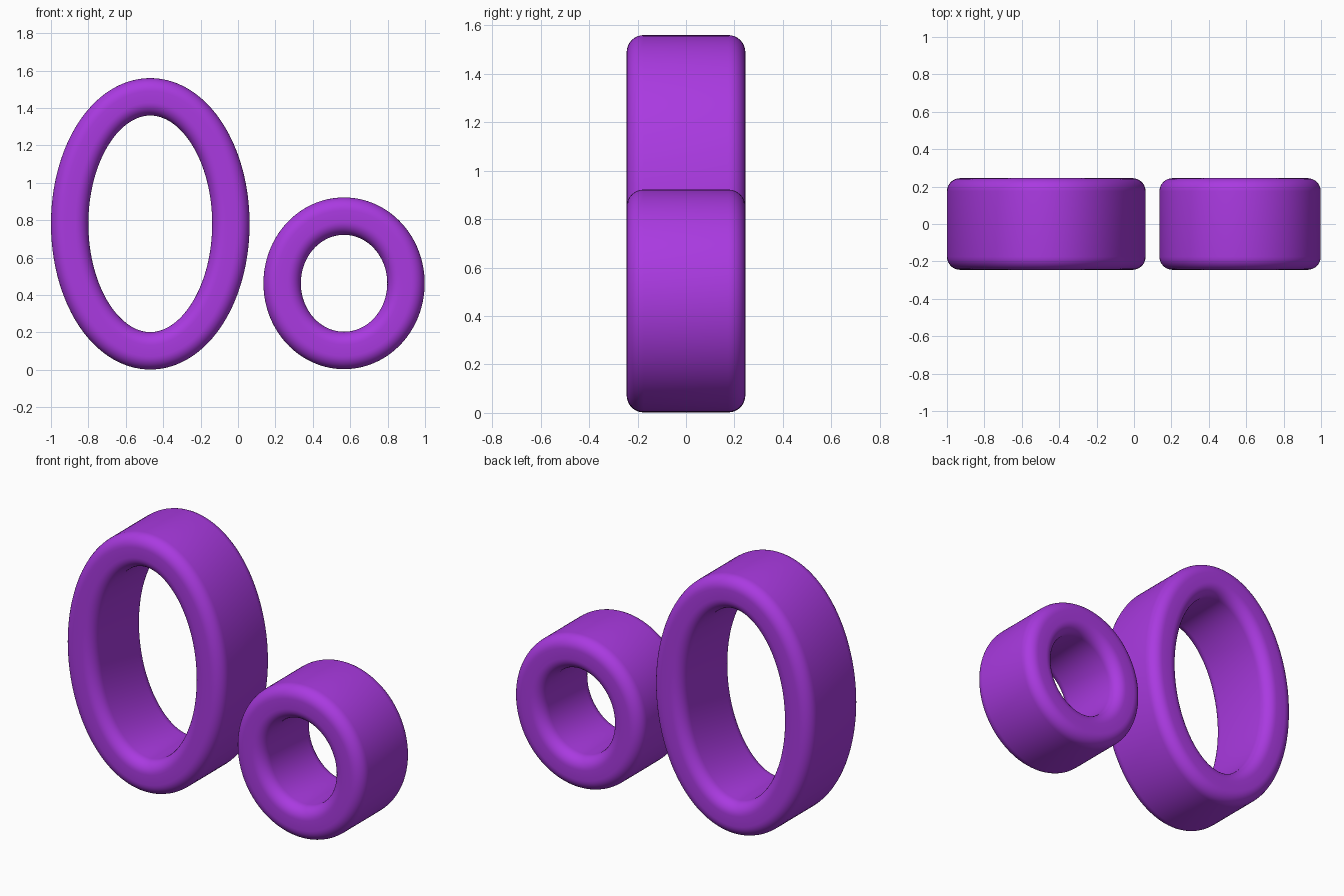
import bpy, bmesh, math

if "Cube" in bpy.data.objects:
    bpy.data.objects.remove(bpy.data.objects["Cube"])

purple = bpy.data.materials.new("purple")
purple.diffuse_color = (0.40, 0.042, 0.75, 1)
purple.use_nodes = True
purple.node_tree.nodes["Principled BSDF"].inputs["Base Color"].default_value = purple.diffuse_color

HALF_DEPTH = 0.245
HALF_WALL = 0.1
RADIUS = 0.07


def rounded_section(n=8):
    """Rounded rectangle: (offset across the wall, y)."""
    pts = []
    for i, (sx, sy) in enumerate([(1, 1), (-1, 1), (-1, -1), (1, -1)]):
        for k in range(n + 1):
            a = math.radians(90) * (i + k / n)
            pts.append((sx * (HALF_WALL - RADIUS) + RADIUS * math.cos(a),
                        sy * (HALF_DEPTH - RADIUS) + RADIUS * math.sin(a)))
    return pts


def oval_ring(name, cx, cz, rx, rz, steps=128):
    """Sweep the section round an ellipse, offset along its normal."""
    bm = bmesh.new()
    rings = []
    for i in range(steps):
        t = 2 * math.pi * i / steps
        nx, nz = rz * math.cos(t), rx * math.sin(t)
        length = math.hypot(nx, nz)
        nx, nz = nx / length, nz / length
        rings.append([bm.verts.new((cx + rx * math.cos(t) + u * nx, y,
                                    cz + rz * math.sin(t) + u * nz))
                      for u, y in rounded_section()])
    m = len(rings[0])
    for i in range(steps):
        a, b = rings[i], rings[(i + 1) % steps]
        for j in range(m):
            k = (j + 1) % m
            bm.faces.new((a[j], a[k], b[k], b[j])).smooth = True
    bmesh.ops.recalc_face_normals(bm, faces=bm.faces)
    mesh = bpy.data.meshes.new(name)
    bm.to_mesh(mesh)
    bm.free()
    mesh.materials.append(purple)
    bpy.context.collection.objects.link(bpy.data.objects.new(name, mesh))


# Tall oval ring on the left, small rounder ring on the right
oval_ring("tall_ring", -0.469, 0.781, 0.431, 0.679)
oval_ring("small_ring", 0.567, 0.463, 0.331, 0.359)
